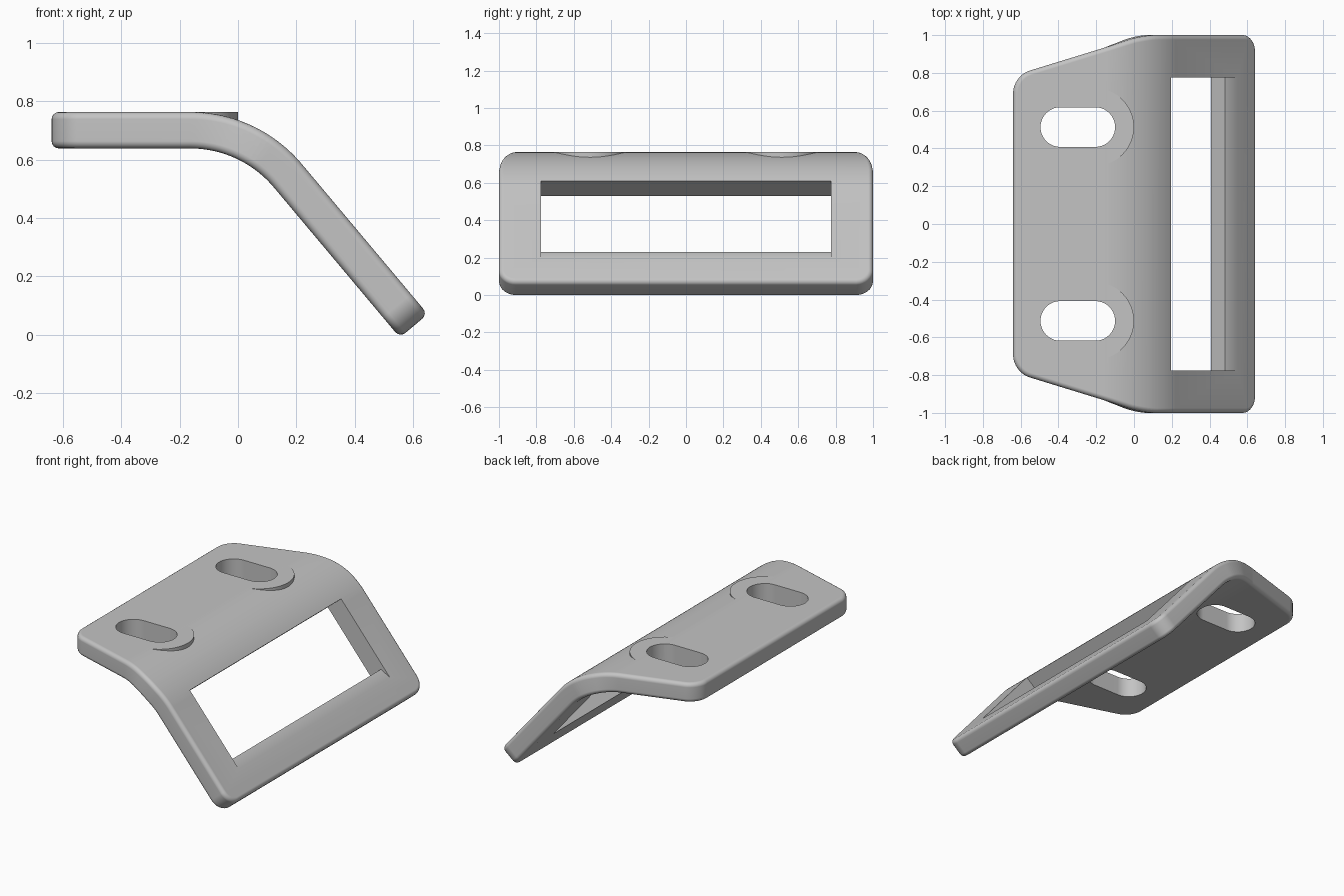
import bpy, bmesh, math
from mathutils import Vector

if "Cube" in bpy.data.objects:
    bpy.data.objects.remove(bpy.data.objects["Cube"], do_unlink=True)

TOP, THICK = 0.76, 0.125            # upper face height and plate thickness
BEND_X, BEND_R = -0.164, 0.5        # start and outer radius of the bend
BEND_A = math.radians(50)
END_U = 0.945                       # unrolled length past x = 0

grey = bpy.data.materials.new("neutral_grey")
grey.use_nodes = True
colour = (0.55, 0.55, 0.55, 1)
grey.diffuse_color = colour
grey.node_tree.nodes["Principled BSDF"].inputs["Base Color"].default_value = colour


def prism(bm, points, direction):
    """Extrude a closed polygon along a direction."""
    face = bm.faces.new([bm.verts.new(p) for p in points])
    ext = bmesh.ops.extrude_face_region(bm, geom=[face])
    moved = [v for v in ext["geom"] if isinstance(v, bmesh.types.BMVert)]
    bmesh.ops.translate(bm, verts=moved, vec=direction)
    bmesh.ops.recalc_face_normals(bm, faces=bm.faces[:])


def finish(bm, name):
    mesh = bpy.data.meshes.new(name)
    bm.to_mesh(mesh)
    bm.free()
    mesh.materials.append(grey)
    obj = bpy.data.objects.new(name, mesh)
    bpy.context.collection.objects.link(obj)
    return obj


def bend(co):
    """Roll a point of the flat plate around the bend."""
    if co.x <= BEND_X:
        return co.copy()
    run = co.x - BEND_X
    a = min(run / BEND_R, BEND_A)
    e = run - a * BEND_R
    r = BEND_R + co.z - TOP
    return Vector((BEND_X + r * math.sin(a) + e * math.cos(a), co.y,
                   TOP - BEND_R + r * math.cos(a) - e * math.sin(a)))


def stadium(x0, x1, y, r, z, n=20):
    """Points of a slot outline with round ends."""
    pts = []
    for cx, start in ((x1, -math.pi / 2), (x0, math.pi / 2)):
        for i in range(n + 1):
            a = start + math.pi * i / n
            pts.append((cx + r * math.cos(a), y + r * math.sin(a), z))
    return pts


def combine(target, tool, operation):
    mod = target.modifiers.new(operation.title(), 'BOOLEAN')
    mod.operation, mod.solver, mod.object = operation, 'EXACT', tool
    bpy.context.view_layer.objects.active = target
    bpy.ops.object.modifier_apply(modifier=mod.name)
    bpy.data.objects.remove(tool, do_unlink=True)


# Flat plate with tapered rear, rounded corners and softened rims
bm = bmesh.new()
half = [(-0.64, 0.785), (0.06, 1.0), (END_U, 1.0)]
outline = half + [(x, -y) for x, y in reversed(half)]
prism(bm, [(x, y, TOP - THICK) for x, y in outline], (0, 0, THICK))
upright = [e for e in bm.edges if abs(e.verts[0].co.z - e.verts[1].co.z) > 0.1]
bmesh.ops.bevel(bm, geom=upright, offset=0.09, segments=8, profile=0.5, affect='EDGES')
rims = [e for e in bm.edges if abs(e.verts[0].co.z - e.verts[1].co.z) < 0.01]
bmesh.ops.bevel(bm, geom=rims, offset=0.025, segments=4, profile=0.5, affect='EDGES')

# Bend the plate
STEPS = 24
for i in range(STEPS + 1):
    bmesh.ops.bisect_plane(bm, geom=bm.verts[:] + bm.edges[:] + bm.faces[:],
                           plane_co=(BEND_X + BEND_R * BEND_A * i / STEPS, 0, 0),
                           plane_no=(1, 0, 0))
for v in bm.verts:
    v.co = bend(v.co)
bracket = finish(bm, "bent_bracket")

# Slot seats that stand out of the bend, then the slots themselves
for side in (-1, 1):
    bm = bmesh.new()
    prism(bm, stadium(-0.21, -0.205, side * 0.513, 0.205, 0.66, 32),
          (0, 0, TOP - 0.0005 - 0.66))
    combine(bracket, finish(bm, "slot_seat"), 'UNION')
for side in (-1, 1):
    bm = bmesh.new()
    prism(bm, stadium(-0.39, -0.205, side * 0.513, 0.105, 0.3), (0, 0, 0.8))
    combine(bracket, finish(bm, "slot_cutter"), 'DIFFERENCE')

# Strap window, square to the slope, with a shallow chamfer on the lower bar
section = [(-0.695, 0.2), (-0.695, -0.3), (-0.22, -0.3), (-0.22, -0.027),
           (-0.149, 0), (0.1, 0.095), (0.1, 0.2)]
along = Vector((math.cos(BEND_A), 0, -math.sin(BEND_A)))
out = Vector((math.sin(BEND_A), 0, math.cos(BEND_A)))
corner = Vector((0.645, -0.775, 0.075))
bm = bmesh.new()
prism(bm, [corner + along * s + out * n for s, n in section], (0, 1.55, 0))
combine(bracket, finish(bm, "window_cutter"), 'DIFFERENCE')

# Stand on the ground and shade smoothly
low = min(v.co.z for v in bracket.data.vertices)
for v in bracket.data.vertices:
    v.co.z -= low
bpy.ops.object.select_all(action='DESELECT')
bracket.select_set(True)
bpy.context.view_layer.objects.active = bracket
bpy.ops.object.shade_smooth_by_angle(angle=math.radians(30))
weighted = bracket.modifiers.new("Weighted Normal", 'WEIGHTED_NORMAL')
weighted.keep_sharp = True
